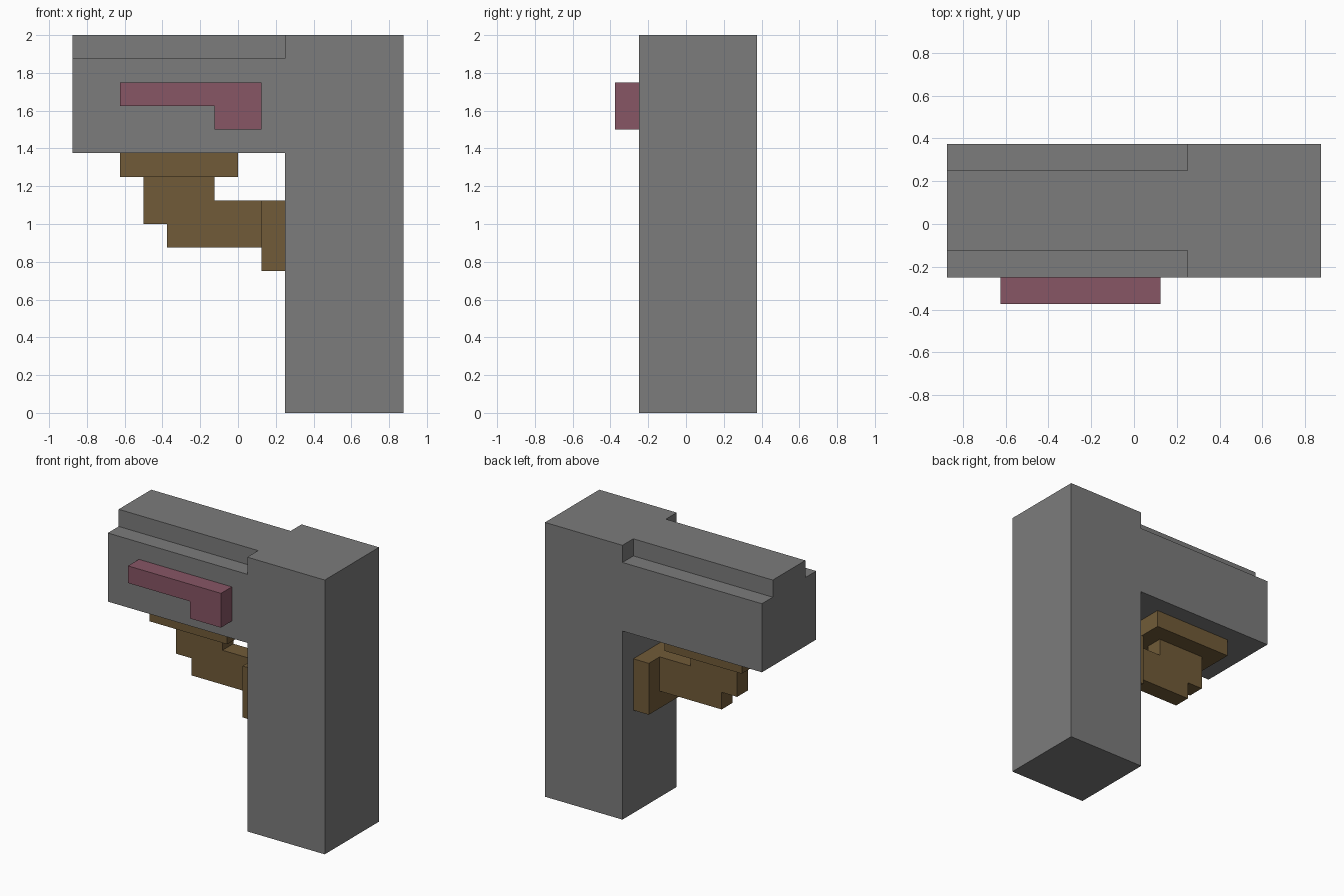
import bpy, bmesh

if "Cube" in bpy.data.objects:
    bpy.data.objects.remove(bpy.data.objects["Cube"])

U = 0.125  # grid module: every dimension is a multiple of this


def material(name, rgb):
    m = bpy.data.materials.new(name)
    m.diffuse_color = (*rgb, 1)
    m.use_nodes = True
    m.node_tree.nodes["Principled BSDF"].inputs["Base Color"].default_value = m.diffuse_color
    return m


GREY = material("stone grey", (0.2, 0.2, 0.2))
BROWN = material("wood brown", (0.165, 0.105, 0.04))
PINK = material("dusty pink", (0.245, 0.092, 0.13))


def extrude_profile(name, points, y0, y1, mat):
    """Extrude an x-z outline (in modules) from y0 to y1."""
    bm = bmesh.new()
    face = bm.faces.new([bm.verts.new((x * U, y0 * U, z * U)) for x, z in points])
    new = bmesh.ops.extrude_face_region(bm, geom=[face])["geom"]
    verts = [v for v in new if isinstance(v, bmesh.types.BMVert)]
    bmesh.ops.translate(bm, verts=verts, vec=(0, (y1 - y0) * U, 0))
    bmesh.ops.recalc_face_normals(bm, faces=bm.faces)
    mesh = bpy.data.meshes.new(name)
    bm.to_mesh(mesh)
    bm.free()
    obj = bpy.data.objects.new(name, mesh)
    bpy.context.collection.objects.link(obj)
    mesh.materials.append(mat)
    return obj


def box(x0, x1, z0, z1):
    return [(x0, z0), (x1, z0), (x1, z1), (x0, z1)]


# Post and beam in one piece
frame = extrude_profile("post_and_beam",
                        [(2, 0), (7, 0), (7, 16), (-7, 16), (-7, 11), (2, 11)],
                        -2, 3, GREY)

# Steps cut along both top edges of the beam
for side, y0, y1 in (("front", -3, -1), ("back", 2, 4)):
    cutter = extrude_profile(side + "_step_cutter", box(-8, 2, 15, 17), y0, y1, GREY)
    cutter.hide_render = True
    cutter.hide_viewport = True
    cut = frame.modifiers.new(side + "_step", "BOOLEAN")
    cut.operation = "DIFFERENCE"
    cut.solver = "EXACT"
    cut.object = cutter

# Hooked bar on the front of the beam
extrude_profile("front_bar",
                [(-1, 12), (1, 12), (1, 14), (-5, 14), (-5, 13), (-1, 13)],
                -3, -2, PINK)

# Wooden bracket: plate under the beam, plate on the post, stepped brace between
extrude_profile("beam_plate", box(-5, 0, 10, 11), -1, 2, BROWN)
extrude_profile("post_plate", box(1, 2, 6, 9), -1, 2, BROWN)
extrude_profile("brace",
                [(-3, 7), (1, 7), (1, 9), (-1, 9), (-1, 10), (-4, 10), (-4, 8), (-3, 8)],
                0, 1, BROWN)
